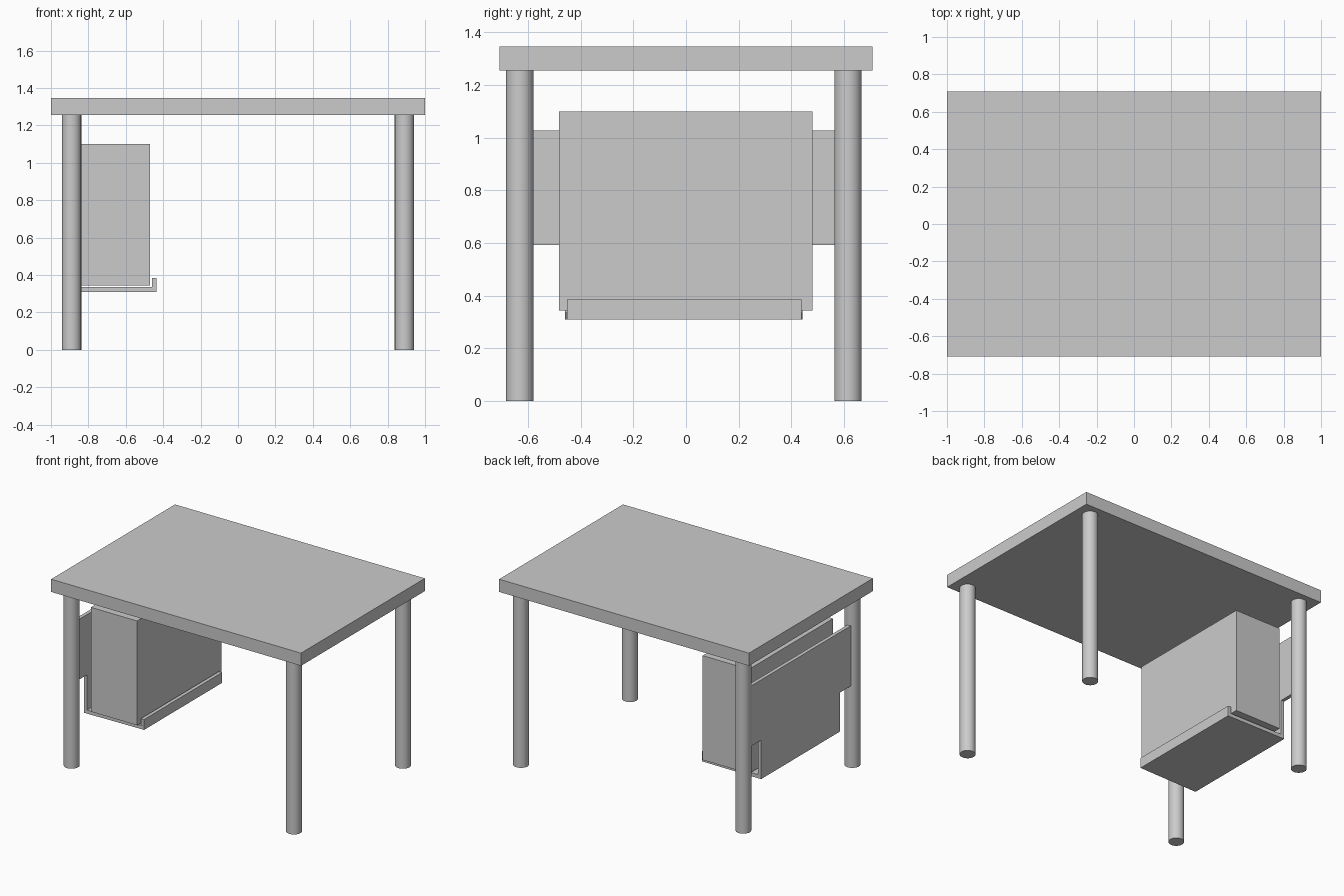
import bpy
import bmesh

if "Cube" in bpy.data.objects:
    bpy.data.objects.remove(bpy.data.objects["Cube"], do_unlink=True)

grey = bpy.data.materials.new("plain grey")
grey.use_nodes = True
colour = (0.6, 0.6, 0.6, 1.0)
grey.diffuse_color = colour
grey.node_tree.nodes["Principled BSDF"].inputs["Base Color"].default_value = colour


def finish(name, bm):
    bmesh.ops.recalc_face_normals(bm, faces=bm.faces)
    mesh = bpy.data.meshes.new(name)
    bm.to_mesh(mesh)
    bm.free()
    mesh.materials.append(grey)
    obj = bpy.data.objects.new(name, mesh)
    bpy.context.collection.objects.link(obj)
    return obj


def prism(name, outline, offset):
    """Extrude a flat outline along an offset vector."""
    bm = bmesh.new()
    face = bm.faces.new([bm.verts.new(p) for p in outline])
    extruded = bmesh.ops.extrude_face_region(bm, geom=[face])["geom"]
    verts = [v for v in extruded if isinstance(v, bmesh.types.BMVert)]
    bmesh.ops.translate(bm, verts=verts, vec=offset)
    return finish(name, bm)


def box(name, x, y, z):
    outline = [(x[0], y[0], z[0]), (x[1], y[0], z[0]),
               (x[1], y[1], z[0]), (x[0], y[1], z[0])]
    return prism(name, outline, (0, 0, z[1] - z[0]))


# Table top
TOP_BASE = 1.255
box("table_top", (-1, 1), (-0.708, 0.708), (TOP_BASE, 1.347))

# Four round legs
for side, x in (("right", -0.89), ("left", 0.89)):
    for end, y in (("front", -0.631), ("back", 0.615)):
        bpy.ops.mesh.primitive_cylinder_add(
            vertices=40, radius=0.052, depth=TOP_BASE,
            location=(x, y, TOP_BASE / 2))
        leg = bpy.context.object
        leg.name = f"{end}_{side}_leg"
        leg.data.materials.append(grey)
        bpy.ops.object.shade_smooth_by_angle()

# Computer case hanging beside the right legs
box("case", (-0.84, -0.47), (-0.482, 0.48), (0.345, 1.1))

# Holder: T-shaped side panel let into the legs, tapered tray and lip
SHEET = 0.026
PANEL_X = -0.911
front, back, low, mid, high = -0.46, 0.442, 0.31, 0.592, 1.028
panel = [(front, low), (back, low), (back, mid), (0.585, mid),
         (0.585, high), (-0.6, high), (-0.6, mid), (front, mid)]
prism("holder_panel", [(PANEL_X, y, z) for y, z in panel], (SHEET, 0, 0))

inner, outer = PANEL_X + SHEET, -0.435
tray = [(inner, front), (outer, -0.452), (outer, 0.438), (inner, back)]
prism("holder_tray", [(x, y, low) for x, y in tray], (0, 0, SHEET))
box("holder_lip", (outer - SHEET, outer), (-0.452, 0.438), (low + SHEET, 0.385))
